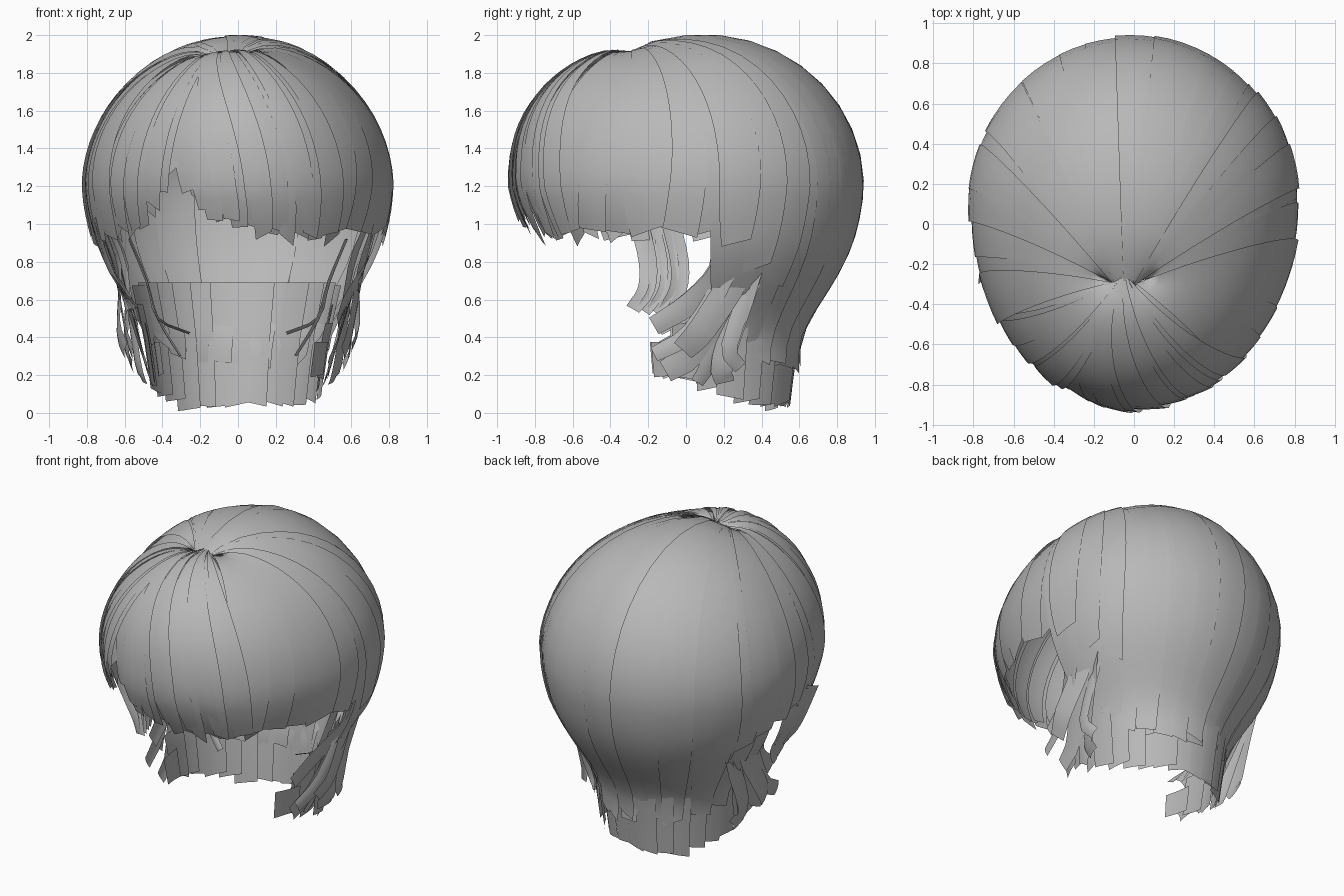
import bpy, bmesh, random
from math import sin, cos, pi, radians, exp
from mathutils import Vector

if "Cube" in bpy.data.objects:
    bpy.data.objects.remove(bpy.data.objects["Cube"])

random.seed(4)
jit = random.uniform

GREY = bpy.data.materials.new("hair_grey")
GREY.diffuse_color = (.48, .48, .48, 1)
GREY.use_nodes = True
GREY.node_tree.nodes["Principled BSDF"].inputs["Base Color"].default_value = GREY.diffuse_color


def lerp_table(table, x):
    """Piecewise linear lookup, table sorted by key."""
    if x <= table[0][0]:
        return table[0][1]
    for (x0, y0), (x1, y1) in zip(table, table[1:]):
        if x <= x1:
            return y0 + (y1 - y0) * (x - x0) / (x1 - x0)
    return table[-1][1]


# Horizontal shrink of the hair shell below its widest level (z = 1.2)
SHELL = [(0.2, .61), (.3, .6), (.4, .615), (.5, .67), (.6, .745), (.7, .82),
         (.8, .885), (.9, .935), (1, .967), (1.1, .99), (1.2, 1)]
NAPE = [(0, .51), (.2, .54), (.4, .575), (.7, .66)]


def rim(a):
    """Plan outline at the widest level; front is -90 degrees."""
    t = radians(a)
    return Vector((.82 * cos(t), (.84 if sin(t) > 0 else 1.04) * sin(t)))


def shell_point(a, s, off):
    """Walk distance s from the crown over the dome, then down the shell."""
    e = rim(a)
    front = max(0, -sin(radians(a)))
    if s < 1.1:
        start = Vector((-.05, -.42 - .09 * sin(radians(a))))
        r = sin(s / 1.1 * pi / 2)
        q = start.lerp(e, r)
        d = (q - start).length
        back_len = .84 if q.y > 0 else 1.04
        rho = min(1, ((q.x / .82) ** 2 + (q.y / back_len) ** 2) ** .5)
        n = 2 - .1 * abs(cos(radians(a))) + .4 * front ** 2
        z = .8 * (1 - rho ** n) ** (1 / n) - .06 * exp(-(d / .15) ** 2)
        return Vector((q.x * (1 + off), .1 + q.y * (1 + off), 1.2 + z * (1 + off)))
    z = 1.2 - (s - 1.1)
    k = lerp_table(SHELL, z) - .12 * front * max(0, 1.2 - z) + off
    return Vector((e.x * k, .1 + e.y * k, z))


def add_grid(bm, rows):
    vs = [[bm.verts.new(p) for p in row] for row in rows]
    for r0, r1 in zip(vs, vs[1:]):
        for i in range(len(r0) - 1):
            bm.faces.new((r0[i], r1[i], r1[i + 1], r0[i + 1]))


def shell_card(bm, a, width, z_end, off=0, sweep=0, rows=22, cols=5):
    """One hair card lying on the shell, ending at azimuth a."""
    slant = jit(-.035, .035)
    tilt = jit(.006, .02)
    curl = jit(-.02, .01)
    grid = []
    for i in range(rows):
        u = i / (rows - 1)
        row = []
        for j in range(cols):
            v = j / (cols - 1) - .5
            length = 2.3 - z_end + slant * 2 * v
            az = a - sweep * (1 - u) ** 1.3 + v * width * (1 - .3 * u ** 7)
            lift = off + tilt * (v - .5) * u + curl * u ** 8
            row.append(shell_point(az, .02 + u * (length - .02), lift))
        grid.append(row)
    add_grid(bm, grid)


def lock(bm, pts, width, rows=10):
    """Free hanging lock along a smooth path, slightly cupped."""
    p = [Vector(q) for q in pts]
    p = [2 * p[0] - p[1]] + p + [2 * p[-1] - p[-2]]
    path = []
    for i in range(rows):
        t = i / (rows - 1) * (len(p) - 3 - 1e-6)
        k = int(t)
        f = t - k
        a, b, c, d = p[k:k + 4]
        path.append(.5 * (2 * b + (c - a) * f + (2 * a - 5 * b + 4 * c - d) * f * f
                          + (3 * b - a - 3 * c + d) * f ** 3))
    twist = jit(-.35, .35)
    grid = []
    for i, c in enumerate(path):
        tan = (path[min(i + 1, rows - 1)] - path[max(i - 1, 0)]).normalized()
        out = Vector((1 if c.x > 0 else -1, twist, 0)).normalized()
        side = tan.cross(out).normalized() * width * (1 - .3 * (i / rows) ** 3)
        grid.append([c + side * v - out * v * v * .03 for v in (-.5, -.25, 0, .25, .5)])
    add_grid(bm, grid)


def finish(bm, name):
    mesh = bpy.data.meshes.new(name)
    bm.to_mesh(mesh)
    bm.free()
    mesh.shade_smooth()
    mesh.materials.append(GREY)
    bpy.context.collection.objects.link(bpy.data.objects.new(name, mesh))


# Long back layer, with a shorter layer just beneath
bm = bmesh.new()
for off, step in ((0, 12), (-.022, 15)):
    a = 13
    while a <= 168:
        edge = abs(a - 90) / 80
        shell_card(bm, a + jit(-2, 2), 20, .26 + .12 * edge ** 2 + jit(-.04, .05), off + jit(-.006, .006))
        a += step
finish(bm, "back_layer")

# Shorter top layer over both ears
SIDE = [(-60, .96), (-23, .93), (3, .95), (15, .86), (28, .72), (45, .5)]
bm = bmesh.new()
for flip in (False, True):
    for i in range(9):
        a = -48 + i * 10
        if flip and a < -35:
            continue
        z = lerp_table(SIDE, a) + jit(-.02, .03)
        shell_card(bm, 180 - a if flip else a, 16, z, .006 + jit(-.008, .008), sweep=6 if flip else -6)
finish(bm, "side_layers")

# Fringe: large part swept right, small part swept left of the parting
FRINGE = [(-156, .95), (-137, .96), (-126, 1.06), (-119, 1.2), (-115, 1.27), (-109, 1.16),
          (-101, 1.06), (-90, 1.0), (-76, .95), (-52, .93)]
bm = bmesh.new()
for i in range(20):
    a = -109 + i * 3.3
    shell_card(bm, a, 9, lerp_table(FRINGE, a) + jit(-.03, .02),
               jit(-.012, .004) - .025 * (i % 3 == 1), sweep=32 - i)
for i in range(11):
    a = -154 + i * 3.7
    shell_card(bm, a, 9, lerp_table(FRINGE, a) + jit(-.03, .02),
               jit(-.012, .004) - .025 * (i % 3 == 1), sweep=-9)
finish(bm, "fringe")

# Inner nape layer
bm = bmesh.new()
for i in range(19):
    a = -20 + i * 220 / 18
    drop = max(0, abs(a - 90) / 110 - .25)
    low = .02 + .27 * drop ** 1.5 + jit(-.01, .03)
    high = .69 - .9 * max(0, drop - .4)
    off = jit(-.02, .02)
    slant = jit(-.02, .02)
    grid = []
    for r in range(10):
        row = []
        for j in range(5):
            z = high + (max(low + slant * (j - 2) / 2, .01) - high) * r / 9
            e = rim(a + (j - 2) * 4.5) * (lerp_table(NAPE, z) + off + .006 * j)
            row.append((e.x, .1 + e.y, z))
        grid.append(row)
    add_grid(bm, grid)
finish(bm, "nape_layer")

# Locks curving forward below the ears
bm = bmesh.new()
TIPS = [(.53, -.17, .46), (.56, -.16, .31), (.48, -.12, .22), (.6, .0, .33), (.46, .06, .16),
        (.5, .2, .16), (.56, .28, .24)]
for m in (1, -1):
    for i, (x, y, z) in enumerate(TIPS):
        y += jit(-.02, .02)
        lock(bm, [(m * (.74 - .008 * i), .2 + i * .03, 1.0), (m * (.67 - .012 * i), .19 + i * .03, .76),
                  (m * (x + .04), y * .45 + .1, z + .12), (m * x, y, z)], jit(.09, .16))
    for x, z in ((.45, .3), (.4, .42)):
        lock(bm, [(m * .58, .28, .92), (m * .49, .3, .7), (m * .43, .26, .5), (m * (x - .14), .25, z)], .06)
finish(bm, "side_locks")

# Sideburn locks in front of the left ear
bm = bmesh.new()
for i in range(4):
    y = -.25 + i * .055
    lock(bm, [(-.77 + .01 * i, y, 1.02), (-.7, y + .05, .8), (-.62, y + .04, .65),
              (-.53 - .02 * i, y - .03, .54 + jit(-.01, .02))], .1)
finish(bm, "sideburn")
